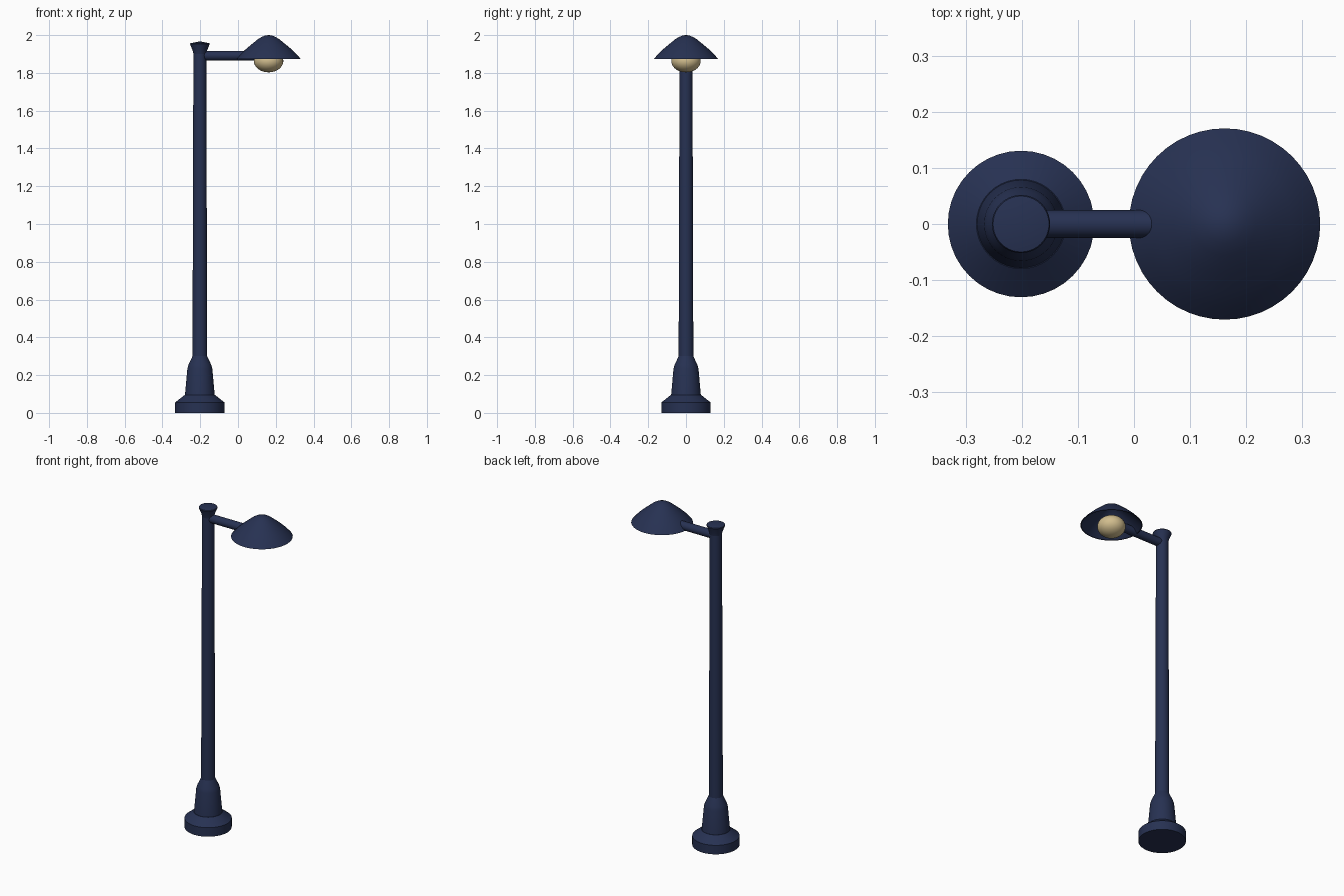
import bpy, bmesh, math
from mathutils import Matrix, Vector

if "Cube" in bpy.data.objects:
    bpy.data.objects.remove(bpy.data.objects["Cube"])


def material(name, rgb):
    m = bpy.data.materials.new(name)
    m.diffuse_color = (*rgb, 1)
    m.use_nodes = True
    m.node_tree.nodes["Principled BSDF"].inputs["Base Color"].default_value = m.diffuse_color
    return m


NAVY = material("navy paint", (0.020, 0.031, 0.085))
GLOW = material("warm glass", (0.64, 0.51, 0.27))
POLE_X, LAMP_X = -0.202, 0.162


def finish(name, bm, mat, angle=30):
    bmesh.ops.recalc_face_normals(bm, faces=bm.faces)
    me = bpy.data.meshes.new(name)
    bm.to_mesh(me)
    bm.free()
    ob = bpy.data.objects.new(name, me)
    bpy.context.collection.objects.link(ob)
    me.materials.append(mat)
    bpy.ops.object.select_all(action='DESELECT')
    ob.select_set(True)
    bpy.context.view_layer.objects.active = ob
    bpy.ops.object.shade_smooth_by_angle(angle=math.radians(angle))
    return ob


def lathe(name, x, profile, mat, sides=40, angle=30):
    """Revolve (radius, z) points around a vertical axis at x."""
    bm = bmesh.new()
    vs = [bm.verts.new((x + r, 0, z)) for r, z in profile]
    es = [bm.edges.new(p) for p in zip(vs, vs[1:])]
    bmesh.ops.spin(bm, geom=vs + es, cent=(x, 0, 0), axis=(0, 0, 1),
                   angle=math.tau, steps=sides, use_duplicate=False)
    bmesh.ops.remove_doubles(bm, verts=bm.verts, dist=1e-5)
    return finish(name, bm, mat, angle)


# Foot plate with sloped shoulder
lathe("base", POLE_X, [(0, 0), (0.131, 0), (0.131, 0.055), (0.08, 0.095), (0, 0.095)], NAVY)

# Tapered collar above the foot
lathe("collar", POLE_X, [(0, 0.09), (0.079, 0.09), (0.066, 0.235), (0.06, 0.255),
                         (0.039, 0.30), (0, 0.30)], NAVY)

# Slightly tapering post
lathe("post", POLE_X, [(0, 0.28), (0.039, 0.28), (0.034, 1.93), (0, 1.93)], NAVY)

# Flared cap
lathe("post_cap", POLE_X, [(0, 1.90), (0.034, 1.90), (0.038, 1.918), (0.052, 1.953),
                           (0.050, 1.957), (0, 1.967)], NAVY)

# Horizontal arm running into the shade
bm = bmesh.new()
end = 0.125
bmesh.ops.create_cone(bm, cap_ends=True, segments=32, radius1=0.025, radius2=0.025,
                      depth=end - POLE_X,
                      matrix=Matrix.Translation(Vector(((POLE_X + end) / 2, 0, 1.891)))
                      @ Matrix.Rotation(math.pi / 2, 4, 'Y'))
finish("arm", bm, NAVY)

# Hollow bell shade: outer skin, rim, inner skin
outer = [(0, 2.0), (0.018, 1.998), (0.035, 1.991), (0.056, 1.979), (0.09, 1.951),
         (0.12, 1.926), (0.147, 1.900), (0.171, 1.873)]
inner = [(max(r - 0.005, 0), z - 0.005) for r, z in outer[:-1]]
lathe("shade", LAMP_X, outer + [(0.166, 1.873)] + inner[::-1], NAVY, 48, 35)

# Flattened bulb
bm = bmesh.new()
bmesh.ops.create_uvsphere(bm, u_segments=32, v_segments=20, radius=1,
                          matrix=Matrix.Translation((LAMP_X, 0, 1.863))
                          @ Matrix.Diagonal((0.078, 0.078, 0.060, 1)))
finish("bulb", bm, GLOW)
